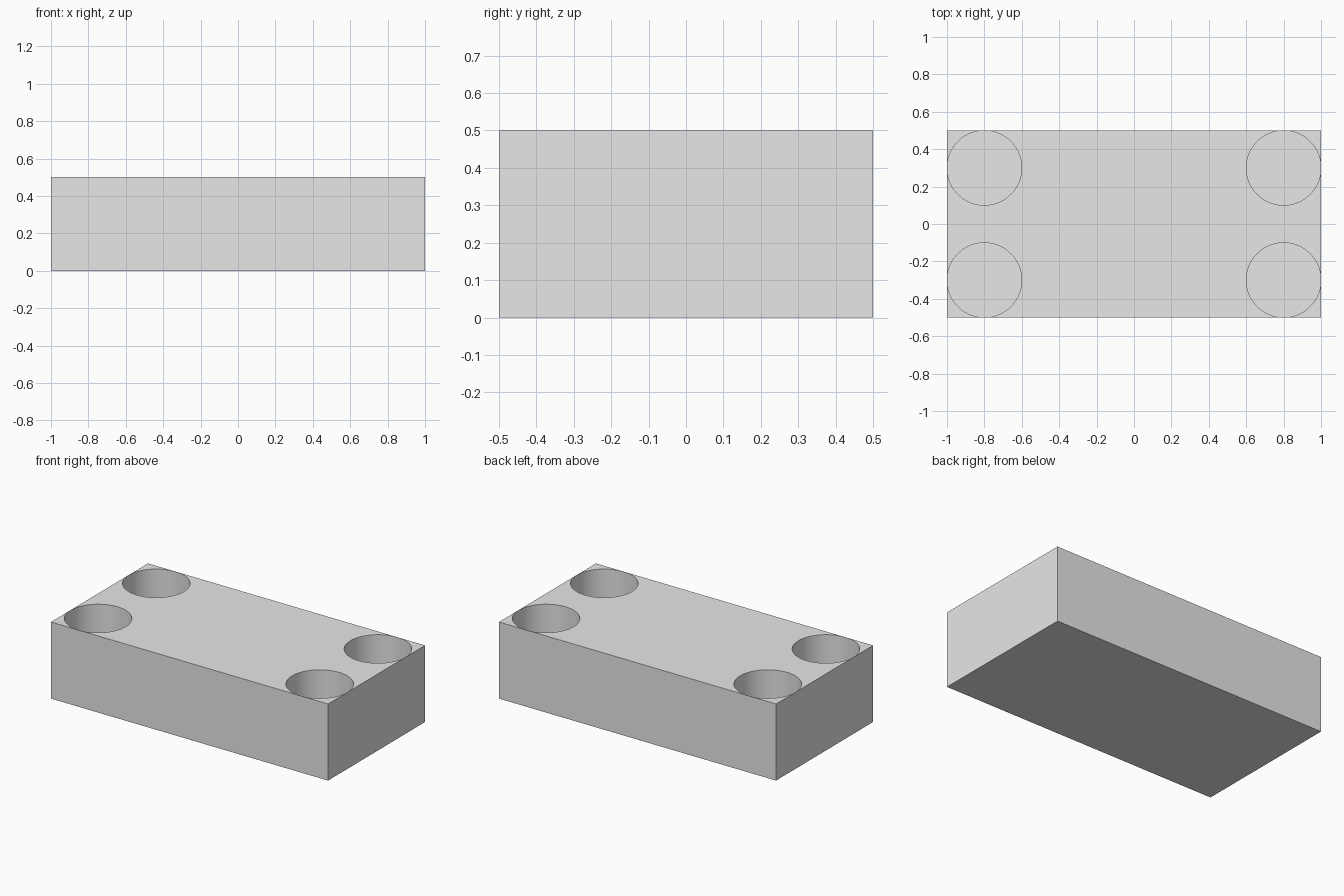
import bpy

old = bpy.data.objects.get("Cube")
if old:
    bpy.data.objects.remove(old, do_unlink=True)

LENGTH, WIDTH, HEIGHT = 2.0, 1.0, 0.5
RADIUS, DEPTH = 0.1995, 0.4

# Plain grey material
grey = bpy.data.materials.new("light_grey")
grey.use_nodes = True
colour = (0.8, 0.8, 0.8, 1)
grey.diffuse_color = colour
grey.node_tree.nodes["Principled BSDF"].inputs["Base Color"].default_value = colour

# Rectangular block
bpy.ops.mesh.primitive_cube_add(size=1, location=(0, 0, HEIGHT / 2))
block = bpy.context.object
block.name = "block"
block.scale = (LENGTH, WIDTH, HEIGHT)
bpy.ops.object.transform_apply(location=False, rotation=False, scale=True)
block.data.materials.append(grey)


# Round blind hole sunk from the top face, one in each corner
def drill(name, x, y):
    bpy.ops.mesh.primitive_cylinder_add(
        vertices=96, radius=RADIUS, depth=2 * DEPTH, location=(x, y, HEIGHT))
    cutter = bpy.context.object
    cutter.name = name
    cutter.data.materials.append(grey)
    cut = block.modifiers.new(name, 'BOOLEAN')
    cut.operation = 'DIFFERENCE'
    cut.solver = 'EXACT'
    cut.object = cutter
    bpy.ops.object.select_all(action='DESELECT')
    bpy.context.view_layer.objects.active = block
    block.select_set(True)
    bpy.ops.object.modifier_apply(modifier=name)
    bpy.data.objects.remove(cutter, do_unlink=True)


for side, sx in (("left", 1), ("right", -1)):
    for end, sy in (("front", -1), ("back", 1)):
        drill(f"{end}_{side}_hole", sx * 0.8, sy * 0.3)

# Smooth hole walls, sharp rims and box edges
bpy.ops.object.shade_smooth_by_angle(angle=0.5)
